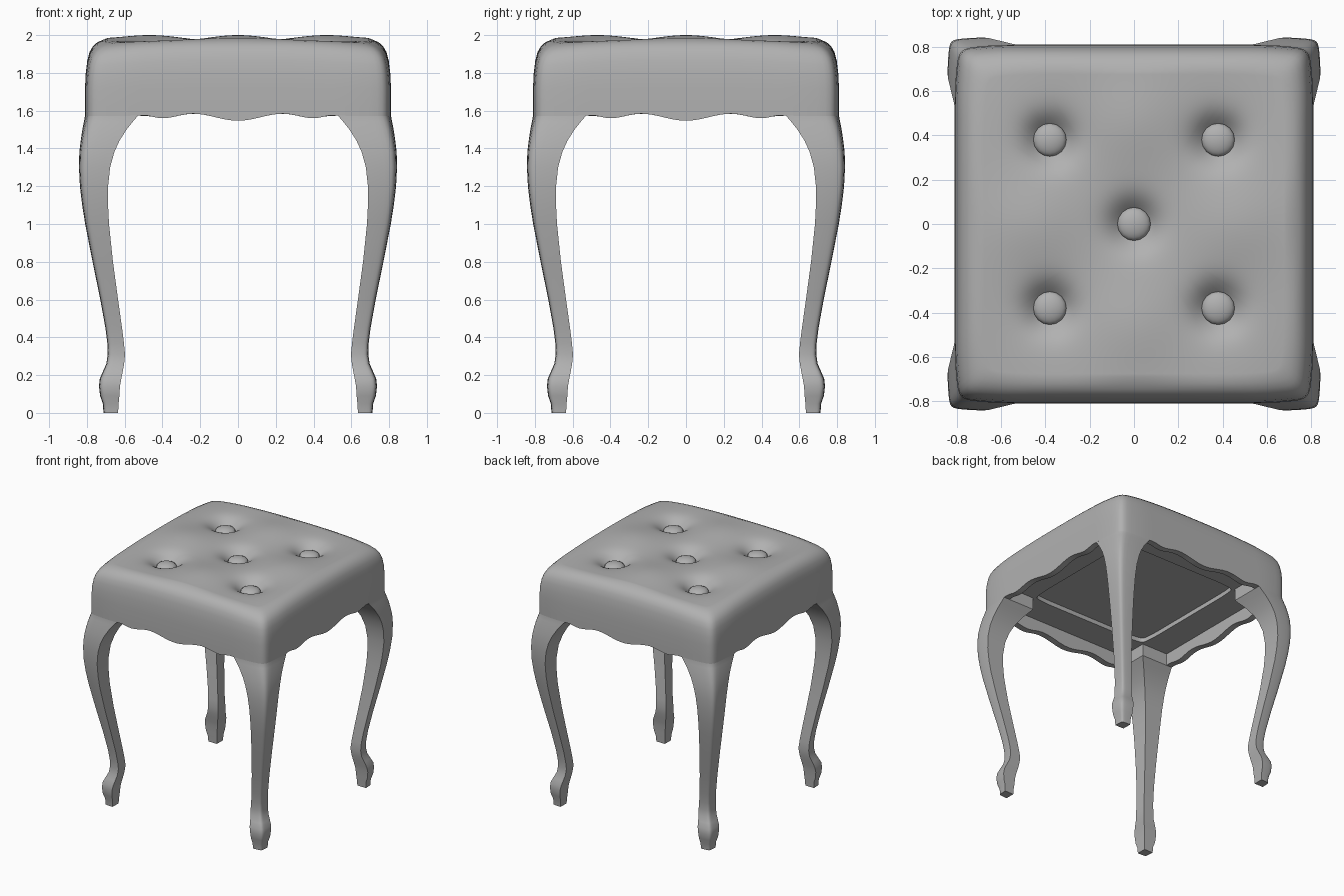
import bpy, bmesh, math

if "Cube" in bpy.data.objects:
    bpy.data.objects.remove(bpy.data.objects["Cube"])

HALF, INNER = 0.81, 0.53
# rounded outer corner of a leg, shared with the seat outline (unit square)
arc = [(1, 0), (.997, .2), (.988, .4), (.972, .6), (.955, .74), (.93, .83)]
CORNER = arc + [(.89, .89)] + [(y, x) for x, y in reversed(arc)]

# one mid-grey finish for the whole stool
GREY = bpy.data.materials.new("grey")
GREY.diffuse_color = (.44, .44, .44, 1)
GREY.use_nodes = True
GREY.node_tree.nodes["Principled BSDF"].inputs["Base Color"].default_value = GREY.diffuse_color


def finish(ob, angle):
    """Apply the grey finish and smooth shading."""
    ob.data.materials.append(GREY)
    bpy.ops.object.select_all(action='DESELECT')
    ob.select_set(True)
    bpy.context.view_layer.objects.active = ob
    bpy.ops.object.shade_smooth_by_angle(angle=math.radians(angle))


def loft(name, rings, angle):
    """Skin a list of equal-length closed rings and cap both ends."""
    bm = bmesh.new()
    rows = [[bm.verts.new(p) for p in r] for r in rings]
    n = len(rows[0])
    for a, b in zip(rows, rows[1:]):
        for i in range(n):
            j = (i + 1) % n
            bm.faces.new((a[i], a[j], b[j], b[i]))
    bm.faces.new(rows[0])
    bm.faces.new(rows[-1])
    bmesh.ops.recalc_face_normals(bm, faces=bm.faces)
    me = bpy.data.meshes.new(name)
    bm.to_mesh(me)
    bm.free()
    ob = bpy.data.objects.new(name, me)
    bpy.context.collection.objects.link(ob)
    finish(ob, angle)


# seat outline: one quadrant rotated four times
N = 20
quad = [(HALF, INNER * i / N) for i in range(N)]
quad += [(INNER + (HALF - INNER) * x, INNER + (HALF - INNER) * y) for x, y in CORNER]
quad += [(INNER * i / N, HALF) for i in range(N - 1, 0, -1)]
outline = []
for k in range(4):
    outline += quad
    quad = [(-y, x) for x, y in quad]

buttons = [(0, 0)] + [(sx * .38, sy * .38) for sx in (-1, 1) for sy in (-1, 1)]


def scallop(x, y):
    """Wavy lower edge of the apron."""
    t = min(abs(x), abs(y))
    pts = [(0, 1.547), (.24, 1.584), (.40, 1.56), (.50, 1.575), (.54, 1.573)]
    for (a, za), (b, zb) in zip(pts, pts[1:]):
        if t <= b:
            f = (1 - math.cos(math.pi * (t - a) / (b - a))) / 2
            return za + (zb - za) * f
    return 1.573


def droop(x, y):
    """Softened cushion corners."""
    return .04 * (abs(x * y) / .58) ** 2.5


def tufted(x, y):
    """Cushion top: four puffs and five button dimples."""
    ax, ay = abs(x), abs(y)
    z = 1.98 - droop(x, y)
    z += .023 * math.exp(-((ax - .46) ** 2 + y * y) / .04)
    z += .023 * math.exp(-((ay - .46) ** 2 + x * x) / .04)
    for bx, by in buttons:
        d = math.hypot(x - bx, y - by)
        z -= .06 * math.exp(-d / .1) + .08 * math.exp(-(d / .1) ** 2)
    return z


def ring(h, z):
    """The seat outline at half-width h and height z (number or function)."""
    s = h / HALF
    return [(x * s, y * s, z(x * s, y * s) if callable(z) else z) for x, y in outline]


# seat: underside recess, apron, rolled edge and tufted top in one skin
rings = [ring(.53, 1.705), ring(.53, 1.67), ring(.76, 1.67),
         ring(.76, scallop), ring(HALF, scallop)]
for h, z in [(.81, 1.62), (.81, 1.72), (.806, 1.80), (.798, 1.865), (.786, 1.91),
             (.769, 1.94), (.746, 1.961), (.72, 1.973)]:
    k = max(0, (z - 1.72) / .25)
    rings.append(ring(h, lambda x, y: z - k * droop(x, y)))
STEPS = 50
rings += [ring(.69 * (1 - i / STEPS), tufted) for i in range(STEPS)]
loft("seat", rings, 50)

# upholstery buttons
for i, (x, y) in enumerate(buttons):
    bpy.ops.mesh.primitive_uv_sphere_add(segments=16, ring_count=10, radius=1,
                                         location=(x, y, 1.905))
    b = bpy.context.object
    b.name = f"button_{i + 1}"
    b.scale = (.075, .075, .036)
    finish(b, 60)

# cabriole legs: (height, inner edge, outer edge)
LEG = [(0, .635, .712), (.05, .632, .716), (.09, .628, .73), (.14, .625, .736),
       (.18, .618, .732), (.22, .61, .715), (.26, .603, .697), (.31, .598, .69),
       (.37, .604, .692), (.45, .614, .702), (.6, .635, .729), (.8, .662, .77),
       (1.0, .683, .809), (1.1, .688, .825), (1.2, .688, .837), (1.3, .677, .842),
       (1.38, .655, .84), (1.44, .628, .833), (1.5, .59, .824), (1.54, .558, .816),
       (1.573, .53, .81), (1.69, .53, .80)]
for fy, sy in (("front", -1), ("back", 1)):
    for fx, sx in (("left", -1), ("right", 1)):
        loft(f"{fy}_{fx}_leg",
             [[(sx * (a + (b - a) * x), sy * (a + (b - a) * y), z)
               for x, y in [(0, 0)] + CORNER] for z, a, b in LEG], 35)
